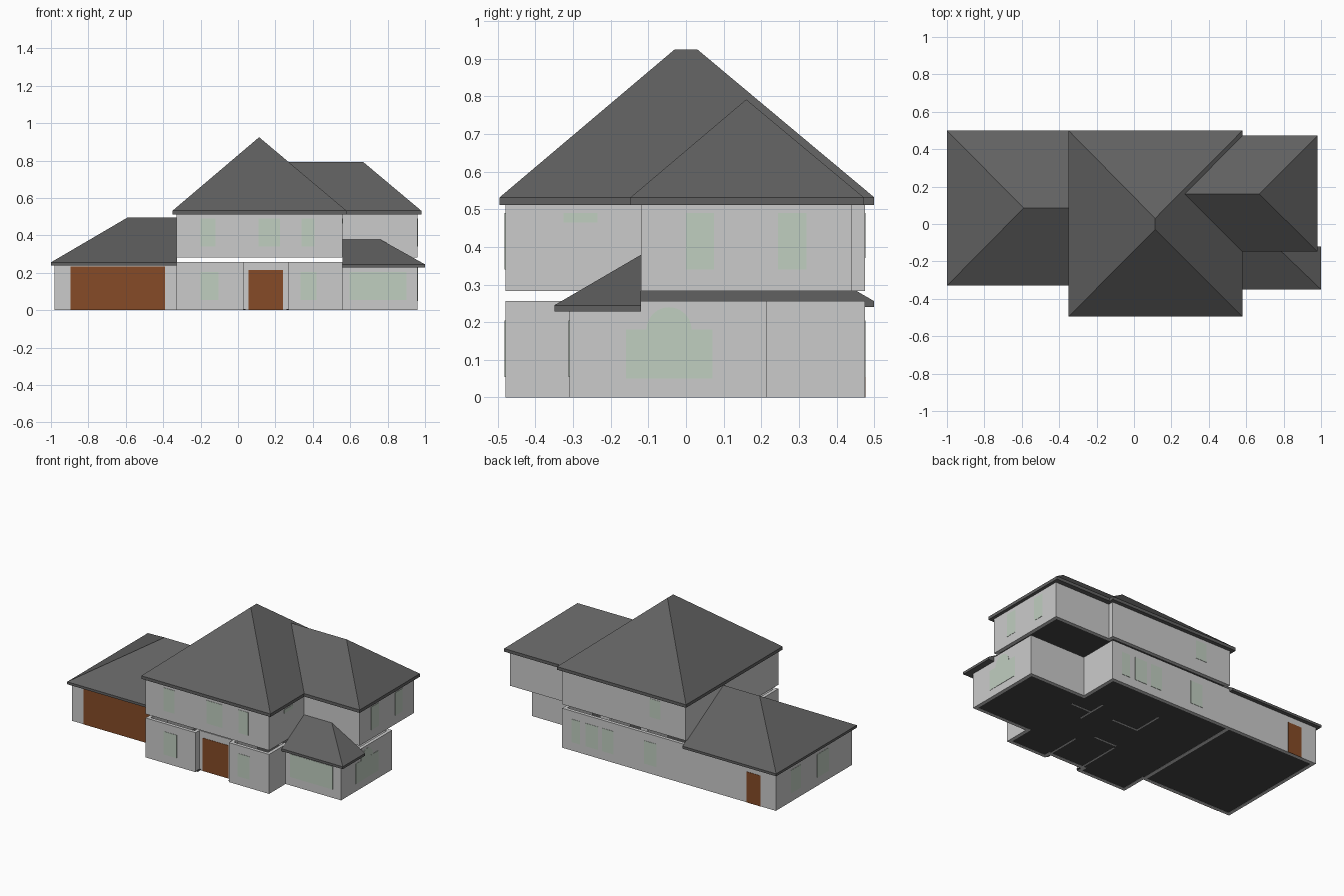
import bpy, bmesh, math
from mathutils import Matrix

if "Cube" in bpy.data.objects:
    bpy.data.objects.remove(bpy.data.objects["Cube"])


def material(name, color):
    m = bpy.data.materials.new(name)
    m.diffuse_color = color
    m.use_nodes = True
    m.node_tree.nodes["Principled BSDF"].inputs["Base Color"].default_value = m.diffuse_color
    return m


ROOF = material("slate", (0.12, 0.12, 0.12, 1))
WALL = material("plaster", (0.6, 0.6, 0.6, 1))
GLASS = material("pale_glass", (0.53, 0.62, 0.53, 1))
WOOD = material("brown_wood", (0.24, 0.07, 0.02, 1))
FLOOR = material("dark_floor", (0.06, 0.06, 0.06, 1))


def finish(name, bm, mat):
    bmesh.ops.recalc_face_normals(bm, faces=bm.faces)
    me = bpy.data.meshes.new(name)
    bm.to_mesh(me)
    bm.free()
    me.materials.append(mat)
    ob = bpy.data.objects.new(name, me)
    bpy.context.collection.objects.link(ob)
    return ob


def box(name, x, y, z, mat):
    bm = bmesh.new()
    size = [r[1] - r[0] for r in (x, y, z)]
    mid = [(r[0] + r[1]) / 2 for r in (x, y, z)]
    bmesh.ops.create_cube(bm, size=1, matrix=Matrix.Translation(mid) @ Matrix.Diagonal((*size, 1)))
    return finish(name, bm, mat)


def plate(name, outline, z0, z1):
    bm = bmesh.new()
    f = bm.faces.new([bm.verts.new((x, y, z0)) for x, y in outline])
    ext = bmesh.ops.extrude_face_region(bm, geom=[f], use_keep_orig=True)
    for v in ext["geom"]:
        if isinstance(v, bmesh.types.BMVert):
            v.co.z = z1
    return finish(name, bm, FLOOR)


def walls(name, outline, z0, z1, thick=0.022):
    bm = bmesh.new()
    low = [bm.verts.new((x, y, z0)) for x, y in outline]
    top = [bm.verts.new((x, y, z1)) for x, y in outline]
    n = len(outline)
    for i in range(n):
        j = (i + 1) % n
        bm.faces.new((low[i], low[j], top[j], top[i]))
    ob = finish(name, bm, WALL)
    s = ob.modifiers.new("thickness", "SOLIDIFY")
    s.thickness, s.offset, s.use_even_offset = thick, -1, True
    return ob


def hip_roof(name, x, y, z, ridge):
    """Eave slab x, y, z with sloping planes up to the two ridge ends."""
    bm = bmesh.new()
    for p in [(a, b, c) for a in x for b in y for c in z] + ridge:
        bm.verts.new(p)
    hull = bmesh.ops.convex_hull(bm, input=bm.verts)
    bmesh.ops.dissolve_limit(bm, angle_limit=0.01, verts=bm.verts, edges=bm.edges)
    return finish(name, bm, ROOF)


def panel(name, axis, pos, span, z, mat=GLASS):
    """Thin panel lying on a wall facing along an axis."""
    t = (pos - 0.002, pos + 0.002)
    return box(name, *((t, span) if axis == "x" else (span, t)), z, mat)


# storeys
ground = [(-.98, -.31), (-.33, -.31), (-.33, -.48), (.03, -.48), (.03, -.44), (.27, -.44),
          (.27, -.48), (.56, -.48), (.56, -.31), (.96, -.31), (.96, .215), (.56, .215),
          (.56, .475), (-.98, .475)]
upper = [(-.33, -.48), (.56, -.48), (.56, -.12), (.96, -.12), (.96, .44), (.56, .44),
         (.56, .475), (-.33, .475)]


def inset(outline, d=0.01):
    cx = sum(p[0] for p in outline) / len(outline)
    return [(x + (d if x < cx else -d), y + (d if y < 0 else -d)) for x, y in outline]


walls("ground_walls", ground, 0, .257)
plate("ground_floor", inset(ground), 0.001, .006)
walls("upper_walls", upper, .283, .515)
plate("upper_floor", inset(upper), .284, .289)

# interior partitions
box("garage_partition", (-.34, -.318), (-.31, .46), (0, .257), WALL)
for i, (x, y) in enumerate([((.03, .04), (-.44, -.14)), ((.27, .28), (-.46, -.2)),
                            ((.04, .2), (-.12, -.11)), ((.06, .07), (.1, .3)),
                            ((.07, .25), (.1, .11)), ((.4, .41), (.0, .2)),
                            ((.4, .55), (.09, .1))]):
    box(f"partition_{i}", x, y, (0, .257), WALL)

# roofs
hip_roof("main_roof", (-.35, .58), (-.495, .5), (.512, .532),
         [(.113, -.03, .925), (.113, .03, .925)])
hip_roof("wing_roof", (.56, .98), (-.147, .472), (.512, .532),
         [(.27, .16, .792), (.67, .16, .792)])
hip_roof("garage_roof", (-1, -.325), (-.33, .5), (.24, .256),
         [(-.59, .085, .496), (-.325, .085, .496)])
hip_roof("lean_to_roof", (.56, 1), (-.35, -.12), (.229, .245),
         [(.56, -.12, .379), (.76, -.12, .379)])

# doors
panel("garage_door", "y", -.31, (-.895, -.39), (0, .235), WOOD)
panel("front_door", "y", -.44, (.055, .24), (0, .215), WOOD)
panel("back_door", "y", .475, (-.87, -.77), (0, .2), WOOD)

# windows: axis, wall position, span, height
low, high = (.055, .205), (.34, .49)
for i, w in enumerate([
        ("y", -.48, (-.2, -.12), high), ("y", -.48, (.11, .225), high),
        ("y", -.48, (.34, .41), high), ("y", -.48, (-.2, -.105), low),
        ("y", -.48, (.335, .42), low), ("y", -.31, (.595, .9), low),
        ("x", .56, (-.325, -.235), (.465, .49)), ("x", .96, (0, .075), high),
        ("x", .96, (.245, .32), high), ("x", .96, (-.16, .07), (.05, .18)),
        ("y", .475, (.43, .49), low), ("y", .475, (.3, .39), low),
        ("y", .475, (.19, .27), low), ("y", .475, (-.12, -.03), low),
        ("y", .475, (-.15, -.07), (.37, .49)),
        ("x", -.98, (.22, .32), low), ("x", -.98, (-.07, .05), low)]):
    panel(f"window_{i}", *w)

# arched top of the side window
bm = bmesh.new()
bmesh.ops.create_cone(bm, cap_ends=True, segments=24, radius1=.06, radius2=.06, depth=.0036,
                      matrix=Matrix.Translation((.96, -.045, .18)) @ Matrix.Rotation(math.pi / 2, 4, "Y"))
finish("window_arch", bm, GLASS)
